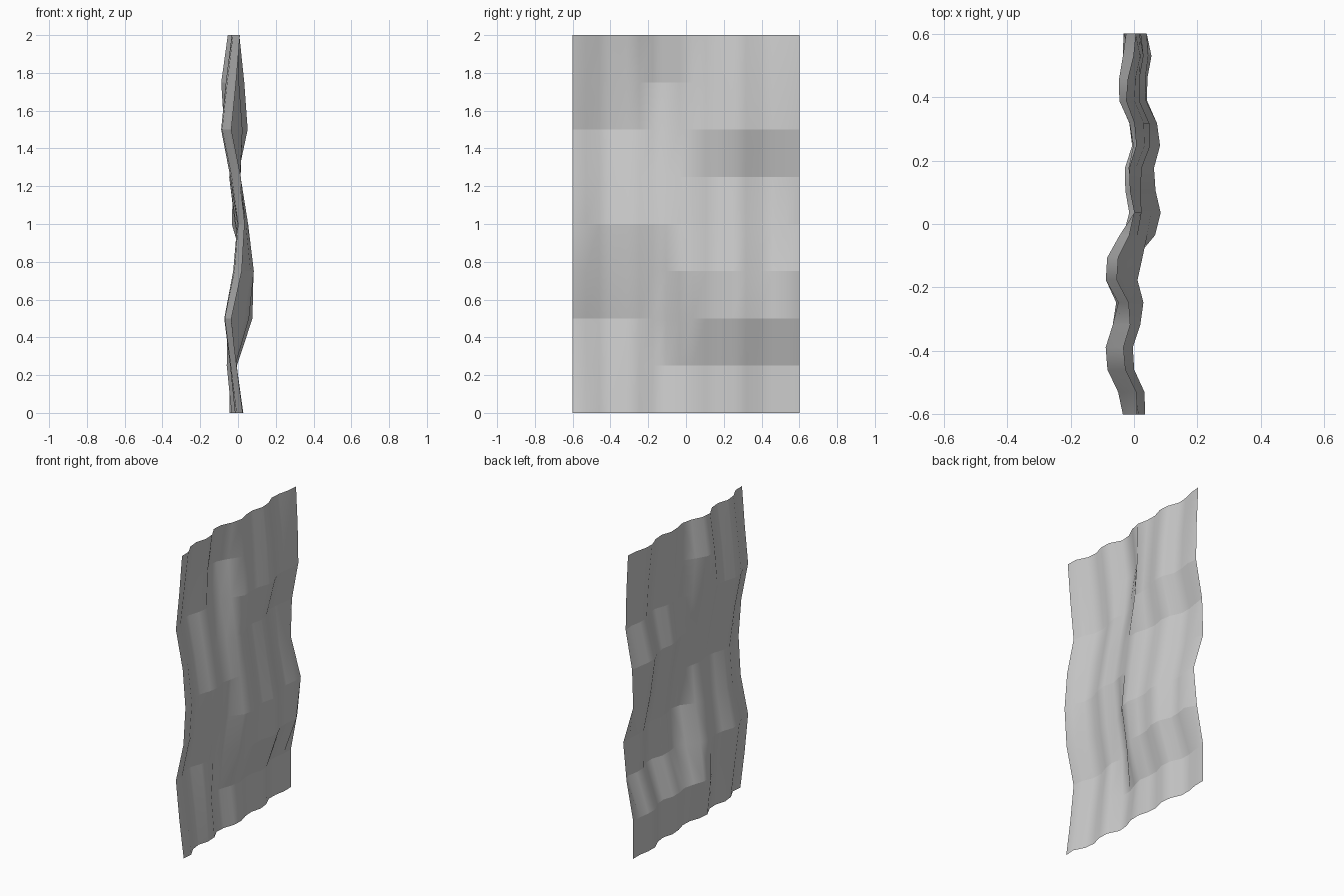
import bpy, bmesh, math

COLS, ROWS = 17, 8
WIDTH, HEIGHT = 1.2, 2.0

# Vertical folds: sideways offset of each column, from y=-0.6 to y=0.6
fold = [0.002, -0.007, -0.04, -0.045, -0.022, -0.017, -0.042, -0.027, 0.01,
        0.03, 0.017, 0.015, 0.037, 0.03, -0.002, -0.002, 0.01, 0.003]

# Billow up the cloth (bottom to top) at a few stations across the width
billow = [
    (-0.60, [0.020, -0.012, -0.037, 0.018, 0.033, 0.013, -0.037, -0.012, 0.008]),
    (-0.53, [0.035, 0.000, -0.032, 0.022, 0.040, 0.010, -0.043, -0.015, 0.015]),
    (-0.30, [0.025, 0.005, -0.025, 0.018, 0.042, 0.000, -0.045, -0.022, 0.010]),
    (-0.12, [0.000, -0.028, -0.010, 0.030, 0.058, 0.020, -0.025, -0.058, -0.022]),
    (-0.03, [-0.015, -0.045, 0.020, 0.058, 0.030, 0.000, -0.035, -0.055, -0.025]),
    (0.05, [-0.035, -0.045, 0.030, 0.053, 0.022, -0.020, 0.000, -0.018, -0.030]),
    (0.30, [-0.045, -0.042, 0.042, 0.043, -0.005, -0.044, 0.018, 0.000, -0.030]),
    (0.53, [-0.042, -0.045, 0.045, 0.035, -0.018, -0.045, 0.020, 0.010, -0.012]),
    (0.60, [-0.036, -0.036, 0.012, 0.037, -0.036, -0.028, 0.019, 0.014, 0.002]),
]


def billow_at(y, row):
    for (y0, a), (y1, b) in zip(billow, billow[1:]):
        if y <= y1 + 1e-6:
            t = (y - y0) / (y1 - y0)
            return a[row] + (b[row] - a[row]) * t


# Hanging cloth sheet, one layer thick
bm = bmesh.new()
grid = []
for r in range(ROWS + 1):
    line = []
    for c in range(COLS + 1):
        y = -WIDTH / 2 + WIDTH * c / COLS
        line.append(bm.verts.new((fold[c] + billow_at(y, r), y, HEIGHT * r / ROWS)))
    grid.append(line)
for r in range(ROWS):
    for c in range(COLS):
        f = bm.faces.new((grid[r][c], grid[r][c + 1], grid[r + 1][c + 1], grid[r + 1][c]))
        f.smooth = True

# Crisp creases where the billow turns sharply
bm.normal_update()
for e in bm.edges:
    level = abs(e.verts[0].co.z - e.verts[1].co.z) < 1e-4
    if level and len(e.link_faces) == 2 and e.calc_face_angle() > math.radians(10):
        e.smooth = False

mesh = bpy.data.meshes.new("cloth_sheet")
bm.to_mesh(mesh)
bm.free()
obj = bpy.data.objects.new("cloth_sheet", mesh)
bpy.context.collection.objects.link(obj)
